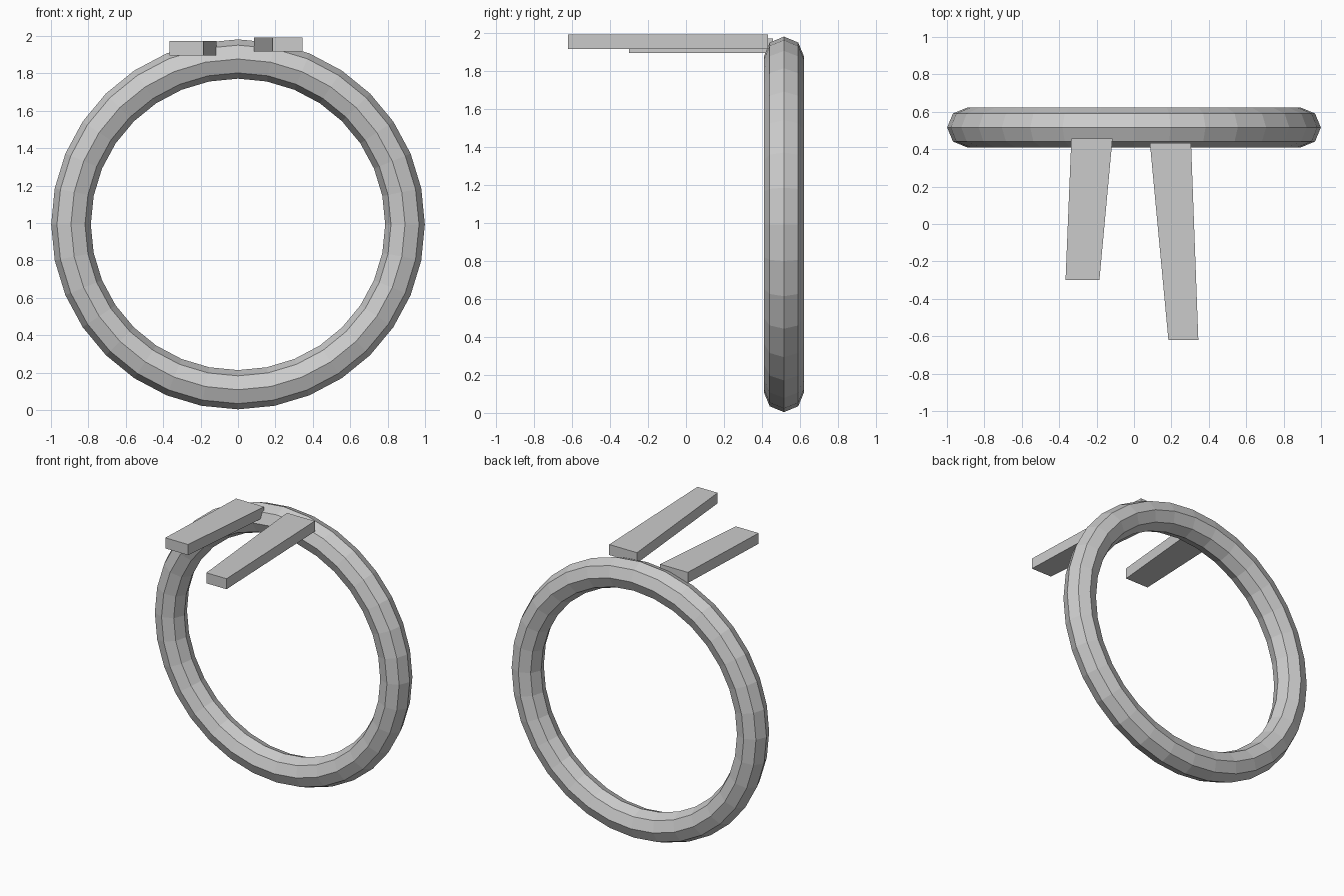
import bpy, bmesh
from math import cos, sin, pi

cube = bpy.data.objects.get("Cube")
if cube:
    bpy.data.objects.remove(cube, do_unlink=True)

# Single plain grey
grey = bpy.data.materials.new("plain grey")
grey.use_nodes = True
colour = (0.6, 0.6, 0.6, 1)
grey.diffuse_color = colour
grey.node_tree.nodes["Principled BSDF"].inputs["Base Color"].default_value = colour


def add_object(name, bm):
    bmesh.ops.recalc_face_normals(bm, faces=bm.faces)
    mesh = bpy.data.meshes.new(name)
    bm.to_mesh(mesh)
    bm.free()
    mesh.materials.append(grey)
    obj = bpy.data.objects.new(name, mesh)
    bpy.context.collection.objects.link(obj)
    return obj


def make_ring(name, centre, major, minor, segments, sides):
    """Upright faceted ring around the y axis."""
    bm = bmesh.new()
    loops = []
    for i in range(segments):
        a = 2 * pi * i / segments
        loop = []
        for j in range(sides):
            b = 2 * pi * j / sides
            r = major + minor * cos(b)
            loop.append(bm.verts.new((r * cos(a), minor * sin(b), r * sin(a))))
        loops.append(loop)
    for i in range(segments):
        p, q = loops[i], loops[(i + 1) % segments]
        for j in range(sides):
            k = (j + 1) % sides
            bm.faces.new((p[j], q[j], q[k], p[k]))
    obj = add_object(name, bm)
    obj.location = centre
    return obj


def make_plank(name, outline, bottom, top):
    """Tapered slab extruded straight up from a plan outline."""
    bm = bmesh.new()
    base = bm.faces.new([bm.verts.new((x, y, bottom)) for x, y in outline])
    extruded = bmesh.ops.extrude_face_region(bm, geom=[base])["geom"]
    verts = [v for v in extruded if isinstance(v, bmesh.types.BMVert)]
    bmesh.ops.translate(bm, verts=verts, vec=(0, 0, top - bottom))
    return add_object(name, bm)


# Ring at the back
ring = make_ring("ring", (0, 0.516, 0.993), 0.893, 0.106, 32, 8)
ring.scale.z = 0.99

# Two tapered planks reaching forward from the top of the ring
make_plank("right_plank",
           [(-0.335, 0.458), (-0.115, 0.458), (-0.185, -0.3), (-0.366, -0.3)],
           1.897, 1.973)
make_plank("left_plank",
           [(0.085, 0.433), (0.305, 0.433), (0.344, -0.621), (0.184, -0.621)],
           1.917, 1.992)
